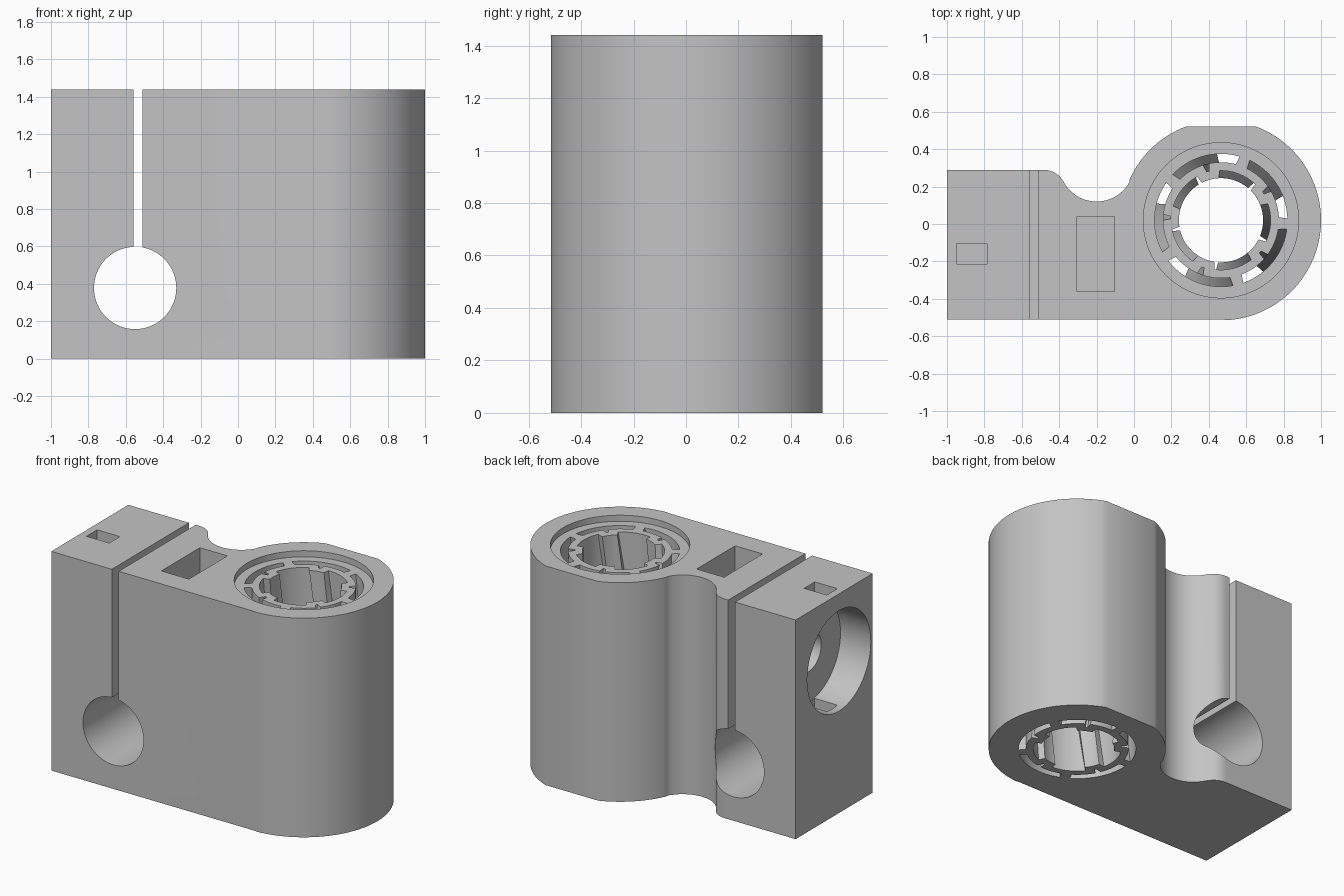
import bpy, bmesh, math
from mathutils import Matrix

if "Cube" in bpy.data.objects:
    bpy.data.objects.remove(bpy.data.objects["Cube"], do_unlink=True)

HEIGHT = 1.44
FLOOR = 1.40                # top of the sleeve, below the rim
CX, CY, R = 0.465, 0.02, 0.535
BOLT_Y, BOLT_Z = -0.16, 1.0

grey = bpy.data.materials.new("plain grey")
grey.use_nodes = True
colour = (0.55, 0.55, 0.55, 1)
grey.diffuse_color = colour
grey.node_tree.nodes["Principled BSDF"].inputs["Base Color"].default_value = colour


def finish(name, bm):
    bmesh.ops.recalc_face_normals(bm, faces=bm.faces)
    mesh = bpy.data.meshes.new(name)
    bm.to_mesh(mesh)
    bm.free()
    mesh.materials.append(grey)
    ob = bpy.data.objects.new(name, mesh)
    bpy.context.collection.objects.link(ob)
    return ob


def select(ob):
    bpy.ops.object.select_all(action="DESELECT")
    ob.select_set(True)
    bpy.context.view_layer.objects.active = ob


def smooth(ob):
    select(ob)
    bpy.ops.object.shade_smooth_by_angle(angle=math.radians(30))


def arc(cx, cy, r, start, end, steps):
    angles = [math.radians(start + (end - start) * i / steps) for i in range(steps + 1)]
    return [(cx + r * math.cos(a), cy + r * math.sin(a)) for a in angles]


def box(name, x0, x1, y0, y1, z0, z1):
    bm = bmesh.new()
    place = Matrix.Translation(((x0 + x1) / 2, (y0 + y1) / 2, (z0 + z1) / 2))
    bmesh.ops.create_cube(bm, size=1, matrix=place @ Matrix.Diagonal((x1 - x0, y1 - y0, z1 - z0, 1)))
    return finish(name, bm)


def rod(name, centre, radius, length, axis="Z"):
    bm = bmesh.new()
    turn = {"X": Matrix.Rotation(math.pi / 2, 4, "Y"),
            "Y": Matrix.Rotation(math.pi / 2, 4, "X"),
            "Z": Matrix.Identity(4)}[axis]
    bmesh.ops.create_cone(bm, cap_ends=True, segments=96, radius1=radius, radius2=radius,
                          depth=length, matrix=Matrix.Translation(centre) @ turn)
    return finish(name, bm)


# Clamp body: round barrel with a flat back, a hollow and a square jaw
flat = math.degrees(math.asin(0.5 / R))
outline = [(-1, -0.51), (CX, CY - R)]
outline[1] = (CX, -0.51)
outline += arc(CX, CY, R, -86, flat, 48)
outline += arc(CX, CY, R, 180 - flat, 155.7, 16)
outline += arc(-0.2, 0.32, 0.2, -24.3, -152.1, 28)[1:]
outline += arc(-0.483, 0.17, 0.12, 27.9, 90, 12)[1:]
outline.append((-1, 0.29))

bm = bmesh.new()
base = bm.faces.new([bm.verts.new((x, y, 0)) for x, y in outline])
top = bmesh.ops.extrude_face_region(bm, geom=[base])["geom"]
bmesh.ops.translate(bm, vec=(0, 0, HEIGHT), verts=[v for v in top if isinstance(v, bmesh.types.BMVert)])
body = finish("clamp_body", bm)

# Openings cut out of the body
cutters = [
    rod("cross_rod_hole", (-0.55, 0, 0.378), 0.22, 3, "Y"),
    box("clamp_slit", -0.56, -0.51, -1, 1, 0.5, 2),
    rod("barrel_bore", (CX, CY, 0.7), 0.355, 3),
    rod("barrel_rim_recess", (CX, CY, FLOOR + 0.5), 0.415, 1),
    rod("bolt_head_bore", (-1.0, BOLT_Y, BOLT_Z), 0.33, 0.44, "X"),
    rod("bolt_hole", (-0.48, BOLT_Y, BOLT_Z), 0.13, 0.84, "X"),
    box("nut_pocket", -0.305, -0.105, -0.36, 0.04, 0.78, 2),
    box("lock_pin_pocket", -0.95, -0.785, -0.215, -0.105, 0.6, 2),
]
for cutter in cutters:
    cutter.hide_render = True
    select(body)
    mod = body.modifiers.new(cutter.name, "BOOLEAN")
    mod.operation = "DIFFERENCE"
    mod.solver = "EXACT"
    mod.object = cutter
    bpy.ops.object.modifier_apply(modifier=mod.name)
    bpy.data.objects.remove(cutter, do_unlink=True)
smooth(body)


# Twisted sleeve: five inward teeth, held to the barrel by five ribs
def outer_radius(deg):
    off = abs((deg - 33 + 36) % 72 - 36)     # degrees from the nearest tooth
    if off > 30:
        return 0.357
    return 0.27 if off < 2.5 else 0.31


def inner_radius(deg):
    off = abs((deg - 33 + 36) % 72 - 36)
    return 0.225 if off < 13 else 0.265


bm = bmesh.new()
levels, count, twist = 24, 240, 43
rings = []
for k in range(levels + 1):
    t = k / levels
    shift = twist * (t - 1)
    pair = []
    for radius in (outer_radius, inner_radius):
        loop = []
        for i in range(count):
            deg = i * 360 / count
            a = math.radians(deg + shift)
            r = radius(deg)
            loop.append(bm.verts.new((CX + r * math.cos(a), CY + r * math.sin(a), FLOOR * t)))
        pair.append(loop)
    rings.append(pair)


def bridge(a, b):
    for i in range(count):
        j = (i + 1) % count
        bm.faces.new((a[i], a[j], b[j], b[i]))


for low, high in zip(rings, rings[1:]):
    bridge(low[0], high[0])
    bridge(high[1], low[1])
bridge(rings[0][1], rings[0][0])
bridge(rings[-1][0], rings[-1][1])
smooth(finish("twisted_sleeve", bm))
